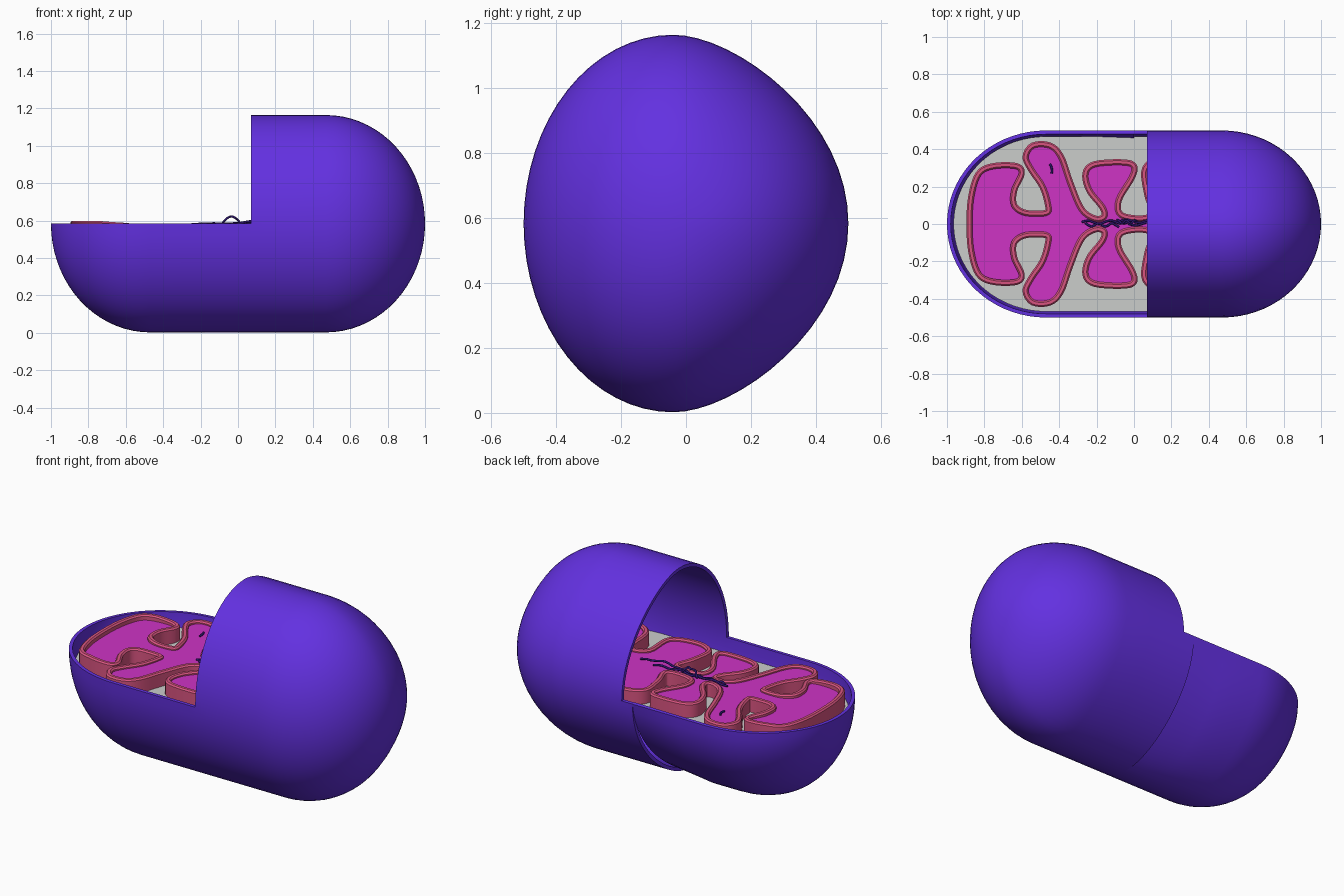
import bpy, bmesh
from math import sin, cos, pi, radians
from mathutils import Vector

if "Cube" in bpy.data.objects:
    bpy.data.objects.remove(bpy.data.objects["Cube"], do_unlink=True)

MID = 0.583       # height of the cut plane
FLOOR = 0.5       # height of the grey membrane
SEG = 64          # points around the shell


def material(name, r, g, b):
    mat = bpy.data.materials.new(name)
    mat.use_nodes = True
    mat.diffuse_color = (r, g, b, 1)
    mat.node_tree.nodes["Principled BSDF"].inputs["Base Color"].default_value = (r, g, b, 1)
    return mat


purple = material("shell purple", 0.125, 0.03, 0.75)
grey = material("membrane grey", 0.6, 0.61, 0.6)
pink = material("fold pink", 0.7, 0.09, 0.22)
magenta = material("matrix magenta", 0.62, 0.033, 0.56)
navy = material("strand navy", 0.026, 0.007, 0.16)


def finish(name, bm, mat, thickness=0.0):
    """Turn a bmesh into a smooth-shaded object, optionally thickened inwards."""
    mesh = bpy.data.meshes.new(name)
    bm.to_mesh(mesh)
    bm.free()
    obj = bpy.data.objects.new(name, mesh)
    bpy.context.collection.objects.link(obj)
    mesh.materials.append(mat)
    bpy.ops.object.select_all(action='DESELECT')
    obj.select_set(True)
    bpy.context.view_layer.objects.active = obj
    if thickness:
        solid = obj.modifiers.new("wall", 'SOLIDIFY')
        solid.thickness = thickness
        solid.offset = -1
        bpy.ops.object.modifier_apply(modifier=solid.name)
    bpy.ops.object.shade_smooth_by_angle(angle=radians(40))
    return obj


def section(t):
    """Egg-shaped cross-section, pointed towards the back."""
    c = cos(t)
    y = -0.04 + (c * (0.36 + 0.18 * c) if c > 0 else 0.46 * c)
    return y, 0.581 * sin(t)


def shell(name, side, keep, pinch=0.0):
    """Half capsule on one side; keep(column, upper) selects the faces."""
    stations = [(x, 1.0) for x in (0, 0.07, 0.14, 0.21, 0.3, 0.47)]
    stations += [(0.47 + 0.53 * sin(a), cos(a)) for a in [i * pi / 36 for i in range(1, 19)]]
    bm = bmesh.new()
    rings = []
    for x, scale in stations:
        ring = []
        for i in range(SEG):
            t = 2 * pi * i / SEG
            y, z = section(t)
            # the lower back wall draws in towards the seam
            dent = pinch * max(0, 1 - x / 0.3) * max(0, -sin(2 * t)) if cos(t) > 0 and sin(t) < 0 else 0
            scale_in = scale * (1 - dent)
            ring.append(bm.verts.new((side * x, y * scale_in, MID + z * scale_in)))
        rings.append(ring)
    for col, (a, b) in enumerate(zip(rings, rings[1:])):
        for i in range(SEG):
            j = (i + 1) % SEG
            if keep(col, i < SEG // 2):
                bm.faces.new((a[i], a[j], b[j], b[i]))
    bmesh.ops.delete(bm, geom=[v for v in bm.verts if not v.link_faces], context='VERTS')
    bmesh.ops.remove_doubles(bm, verts=bm.verts, dist=0.0005)
    bmesh.ops.recalc_face_normals(bm, faces=bm.faces)
    bm.faces.ensure_lookup_table()
    probe = bm.faces[0]
    if probe.normal.dot(probe.calc_center_median() - Vector((0, 0, MID))) < 0:
        bmesh.ops.reverse_faces(bm, faces=bm.faces)
    return finish(name, bm, purple, 0.02)


# Outer shell: a closed half with a raised hood, and an open lower half
shell("closed_shell", 1, lambda col, upper: not (col == 0 and upper))
shell("open_shell", -1, lambda col, upper: not upper, pinch=0.07)

# Grey membrane floor following the shell's plan
bm = bmesh.new()
outline = []
for i in range(SEG):
    t = 2 * pi * (i + 0.5) / SEG
    straight = 0.47 if cos(t) > 0 else -0.47
    outline.append(bm.verts.new((straight + 0.495 * cos(t), 0.468 * sin(t), FLOOR)))
bottom = bm.faces.new(outline)
top = bmesh.ops.extrude_face_region(bm, geom=[bottom])
bmesh.ops.translate(bm, vec=(0, 0, -0.04),
                    verts=[v for v in top["geom"] if isinstance(v, bmesh.types.BMVert)])
bmesh.ops.recalc_face_normals(bm, faces=bm.faces)
finish("membrane_floor", bm, grey)

# Folded inner membrane: half outline, mirrored across the long axis
half = [(-.88, 0), (-.87, .15), (-.83, .27), (-.75, .31), (-.63, .31), (-.6, .27),
        (-.64, .18), (-.64, .1), (-.58, .06), (-.47, .06), (-.46, .1), (-.49, .2),
        (-.55, .29), (-.58, .36), (-.54, .42), (-.45, .42), (-.39, .36), (-.34, .22),
        (-.28, .08), (-.21, .03), (-.16, .04), (-.17, .09), (-.24, .18), (-.26, .27),
        (-.21, .32), (-.06, .33), (0, .31), (-.01, .25), (-.08, .13), (-.07, .05),
        (.04, .03), (.1, .06), (.07, .16), (.06, .3), (.17, .35), (.32, .3),
        (.33, .12), (.44, .1), (.47, .3), (.6, .36), (.8, .25), (.88, 0)]
control = [Vector(p) for p in half + [(x, -y) for x, y in half[-2:0:-1]]]


def smooth_loop(points, steps):
    """Closed Catmull-Rom curve through the points."""
    result, n = [], len(points)
    for i in range(n):
        a, b, c, d = (points[(i + k) % n] for k in (-1, 0, 1, 2))
        for s in range(steps):
            u = s / steps
            result.append(0.5 * (2 * b + (c - a) * u + (2 * a - 5 * b + 4 * c - d) * u * u
                                 + (3 * b - a - 3 * c + d) * u ** 3))
    return result


def lift(x):
    """The fold rises slightly at the open end."""
    return 0.015 * min(1, max(0, (-0.55 - x) / 0.2))


path = smooth_loop(control, 5)
count = len(path)
width, crest, soft = 0.016, 0.583, 0.008
profile = [(-width, FLOOR - 0.01), (-width, crest - soft), (-width + soft, crest),
           (width - soft, crest), (width, crest - soft), (width, FLOOR - 0.01)]
bm = bmesh.new()
rows = []
for i, p in enumerate(path):
    along = (path[(i + 1) % count] - path[i - 1]).normalized()
    across = Vector((-along.y, along.x))
    row = []
    for offset, z in profile:
        q = p + across * offset
        row.append(bm.verts.new((q.x, q.y, z + (lift(p.x) if z > FLOOR else 0))))
    rows.append(row)
for i in range(count):
    a, b = rows[i], rows[(i + 1) % count]
    for k in range(len(profile)):
        m = (k + 1) % len(profile)
        bm.faces.new((a[k], a[m], b[m], b[k]))
bmesh.ops.recalc_face_normals(bm, faces=bm.faces)
finish("folded_membrane", bm, pink)

# Magenta matrix filling the folds
bm = bmesh.new()
fill = bm.faces.new([bm.verts.new((p.x, p.y, crest - 0.015)) for p in path])
fill.normal_update()
if fill.normal.z < 0:
    fill.normal_flip()
bmesh.ops.triangulate(bm, faces=[fill], ngon_method='EAR_CLIP')
finish("matrix_fill", bm, magenta)


# Loose strands lying along the middle
def strand(name, points, radius=0.006):
    curve = bpy.data.curves.new(name, 'CURVE')
    curve.dimensions = '3D'
    curve.bevel_depth = radius
    curve.bevel_resolution = 2
    curve.use_fill_caps = True
    spline = curve.splines.new('NURBS')
    spline.points.add(len(points) - 1)
    for target, (x, y, z) in zip(spline.points, points):
        target.co = (x, y, crest + z, 1)
    spline.use_endpoint_u = True
    spline.order_u = 3
    curve.materials.append(navy)
    bpy.context.collection.objects.link(bpy.data.objects.new(name, curve))


def wave(start, end, y, height, phase):
    n = 9
    return [(start + (end - start) * i / n, y + 0.012 * sin(1.7 * i + phase),
             height * sin(pi * i / n) - 0.006) for i in range(n + 1)]


strand("strand_long", wave(-0.28, 0.02, 0.01, 0.008, 0))
strand("strand_short", wave(-0.26, -0.08, -0.005, 0.004, 2))
strand("strand_arch", wave(-0.09, 0.02, 0.012, 0.045, 1))
strand("strand_inner", wave(-0.03, 0.3, 0.0, 0.025, 3))
strand("strand_hidden", wave(-0.12, 0.2, 0.015, 0.01, 4))
strand("strand_lobe", [(-.45, .32, -.012), (-.435, .3, -.006), (-.44, .27, -.012)])
